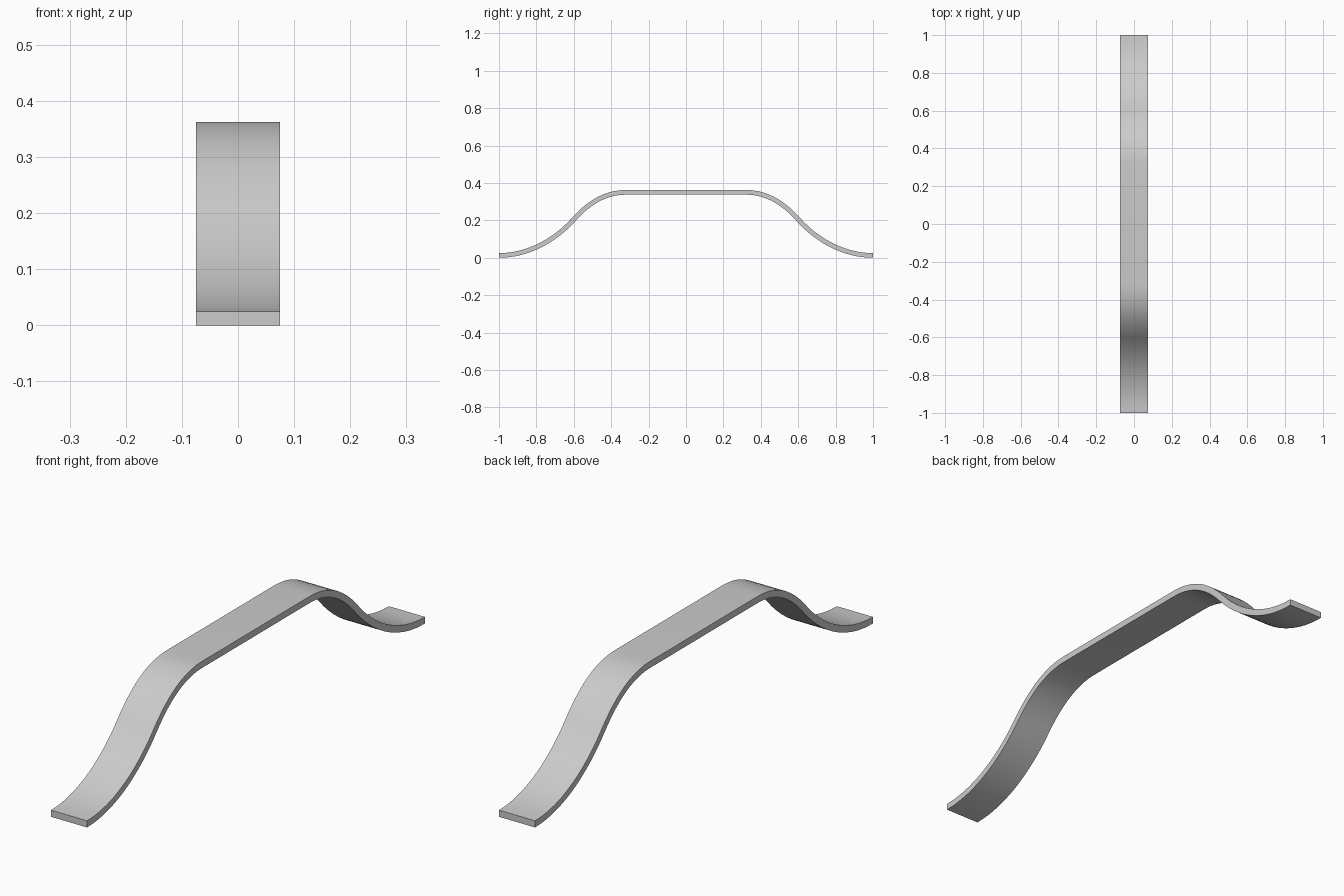
import bpy, bmesh, math
from mathutils import Vector
from mathutils.geometry import interpolate_bezier

if "Cube" in bpy.data.objects:
    bpy.data.objects.remove(bpy.data.objects["Cube"])

WIDTH, THICK, STEPS = 0.149, 0.025, 12


def bend(*pts):
    return interpolate_bezier(*[Vector((0, y, z)) for y, z in pts], STEPS + 1)


# Centre line of one half: flared foot, then rounded shoulder
foot = bend((1.0, 0.0125), (0.83, 0.0125), (0.69, 0.105), (0.60, 0.205))
shoulder = bend((0.60, 0.205), (0.54, 0.272), (0.45, 0.35), (0.32, 0.35))
half = foot + shoulder[1:]

# Mirror to the full S-shaped path
path = half + [Vector((0, -p.y, p.z)) for p in reversed(half)]

# Sweep a rectangular section along the path
bm = bmesh.new()
rings = []
for i, p in enumerate(path):
    if i in (0, len(path) - 1):
        n = Vector((0, 0, 1))
    else:
        t = (path[i + 1] - path[i - 1]).normalized()
        n = Vector((0, t.z, -t.y))
    w, h = Vector((WIDTH / 2, 0, 0)), n * THICK / 2
    rings.append([bm.verts.new(c) for c in (p - w - h, p + w - h, p + w + h, p - w + h)])
for a, b in zip(rings, rings[1:]):
    for k in range(4):
        j = (k + 1) % 4
        bm.faces.new((a[k], a[j], b[j], b[k]))
bm.faces.new(rings[0])
bm.faces.new(rings[-1])
bmesh.ops.recalc_face_normals(bm, faces=bm.faces)

mesh = bpy.data.meshes.new("curved_handle_strip")
bm.to_mesh(mesh)
bm.free()
strip = bpy.data.objects.new("curved_handle_strip", mesh)
bpy.context.collection.objects.link(strip)

# Smooth bends, crisp strip edges
bpy.context.view_layer.objects.active = strip
strip.select_set(True)
bpy.ops.object.shade_smooth_by_angle(angle=math.radians(30))
